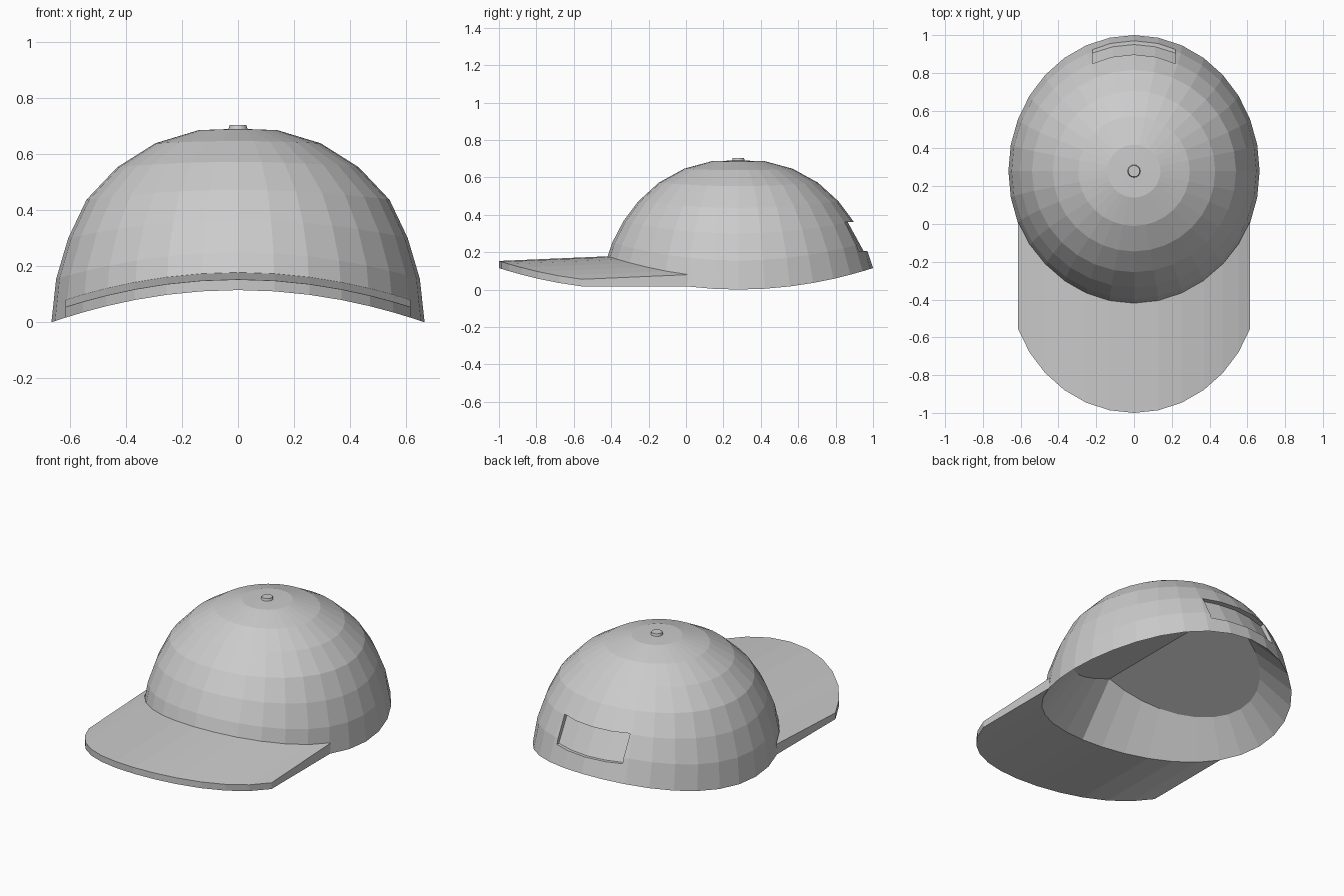
import bpy, bmesh, math

if "Cube" in bpy.data.objects:
    bpy.data.objects.remove(bpy.data.objects["Cube"])

CY = 0.28      # crown centre in y
SEG = 32


def make(name, verts, faces):
    me = bpy.data.meshes.new(name)
    me.from_pydata(verts, [], faces)
    bm = bmesh.new()
    bm.from_mesh(me)
    bmesh.ops.recalc_face_normals(bm, faces=bm.faces)
    bm.to_mesh(me)
    bm.free()
    ob = bpy.data.objects.new(name, me)
    bpy.context.collection.objects.link(ob)
    return ob


def ring_point(a, rs, zs, rf, zf):
    """Point on a saddle-bent ring: side radius/height and front radius/height."""
    c, s = math.cos(a), math.sin(a)
    return (rs * s, CY - rf * c, zs + (zf - zs) * c * c)


# Crown: rows of (side radius, side z, front radius, front z), top to rim
rows = [
    (0.14, 0.685, 0.14, 0.687),
    (0.295, 0.638, 0.29, 0.646),
    (0.43, 0.553, 0.425, 0.572),
    (0.54, 0.437, 0.535, 0.472),
    (0.605, 0.30, 0.615, 0.365),
    (0.648, 0.155, 0.675, 0.25),
    (0.665, 0.0, 0.72, 0.115),
]
verts = [(0, CY, 0.69)]
for r in rows:
    verts += [ring_point(math.tau * i / SEG, *r) for i in range(SEG)]
# inner wall top ring, following a roof-shaped ceiling with its ridge on x = 0
for i in range(SEG):
    x, y, _ = ring_point(math.tau * i / SEG, 0.53, 0, 0.49, 0)
    verts.append((x, y, 0.40 - 0.40 * abs(x)))
faces = [(0, 1 + i, 1 + (i + 1) % SEG) for i in range(SEG)]
for k in range(len(rows)):
    p, q = 1 + k * SEG, 1 + (k + 1) * SEG
    faces += [(p + i, q + i, q + (i + 1) % SEG, p + (i + 1) % SEG) for i in range(SEG)]
# the two slopes of the inner ceiling
b = 1 + len(rows) * SEG
h = SEG // 2
faces.append(tuple(b + i for i in range(h + 1)))
faces.append(tuple(b + i % SEG for i in range(h, SEG + 1)))
crown = make("crown", verts, faces)

# Rear opening: a curved block cut into the back of the crown
cv, cf = [], []
xs = (-0.22, -0.11, 0, 0.11, 0.22)
for x in xs:
    d = 0.045 * (x / 0.22) ** 2
    cv += [(x, 0.95 - d, 0.205), (x, 0.865 - d, 0.36), (x, 1.2, 0.36), (x, 1.2, 0.205)]
for k in range(len(xs) - 1):
    for j in range(4):
        n = (j + 1) % 4
        cf.append((4 * k + j, 4 * k + n, 4 * k + 4 + n, 4 * k + 4 + j))
cf += [(0, 1, 2, 3), tuple(range(len(cv) - 4, len(cv)))]
cutter = make("opening_cutter", cv, cf)
cutter.hide_render = True
mod = crown.modifiers.new("opening", 'BOOLEAN')
mod.operation = 'DIFFERENCE'
mod.solver = 'EXACT'
mod.object = cutter
bpy.context.view_layer.objects.active = crown
bpy.ops.object.modifier_apply(modifier=mod.name)
bpy.data.objects.remove(cutter)

# Brim: front arc of the rim swept forward, with thickness
bv, bf = [], []
N = 13
for i in range(N):
    a = math.tau * (i - N // 2) / SEG
    x, y, z = ring_point(a, *rows[-1])
    yi = CY + (y - CY) * 0.965
    bv += [(x, y - 0.56, z), (x, y - 0.56, z + 0.038),
           (x, yi, z + 0.063), (x, y, z)]
for k in range(N - 1):
    for j in range(4):
        n = (j + 1) % 4
        bf.append((4 * k + j, 4 * k + n, 4 * k + 4 + n, 4 * k + 4 + j))
bf += [(0, 1, 2, 3), tuple(range(len(bv) - 4, len(bv)))]
make("brim", bv, bf)

# Top button
bpy.ops.mesh.primitive_cone_add(vertices=16, radius1=0.036, radius2=0.03,
                                depth=0.022, location=(0, CY, 0.692))
bpy.context.object.name = "top_button"
